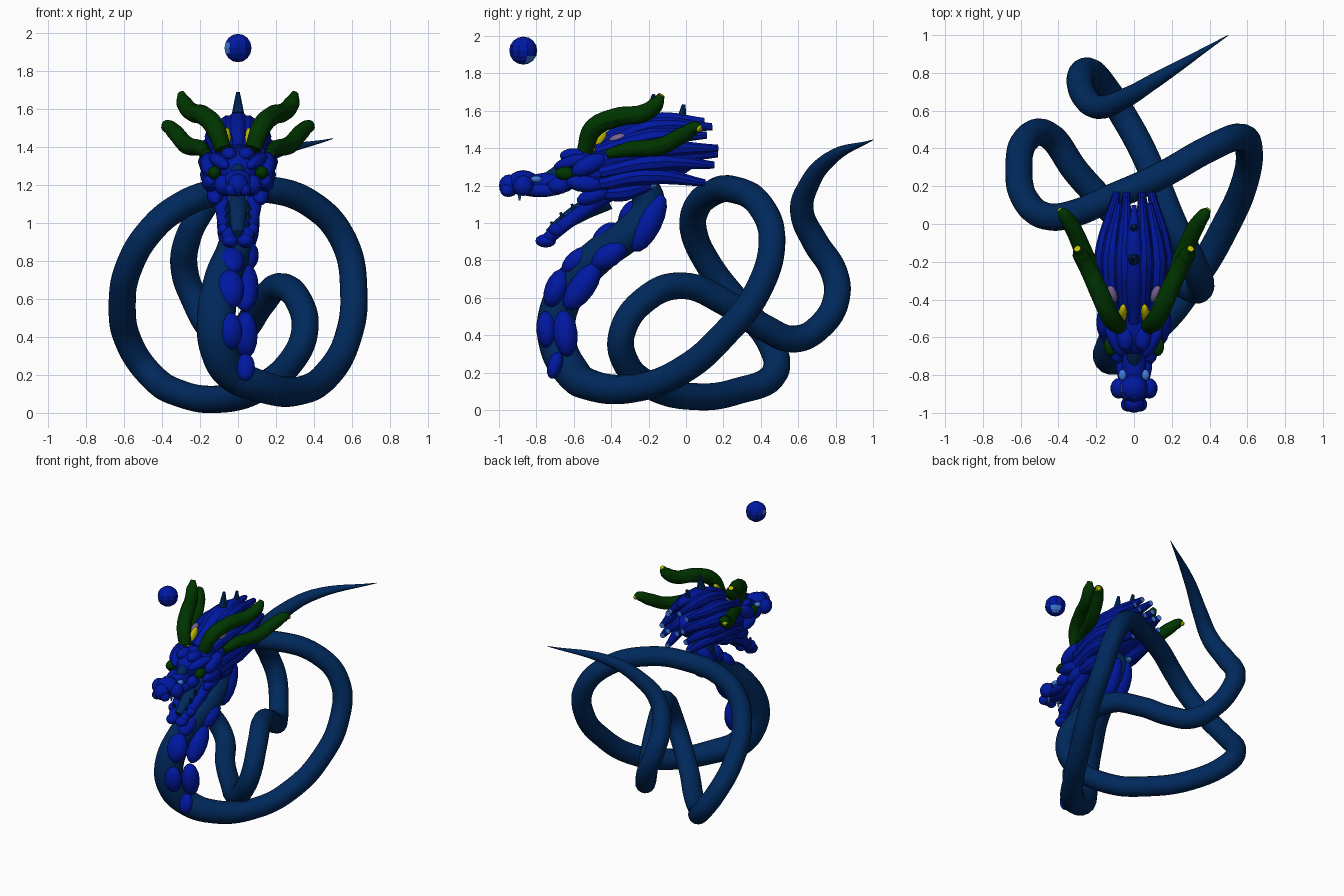
import bpy, bmesh, math
from mathutils import Vector, Matrix

if "Cube" in bpy.data.objects:
    bpy.data.objects.remove(bpy.data.objects["Cube"])


def material(name, rgb):
    m = bpy.data.materials.new(name)
    m.diffuse_color = (*rgb, 1)
    m.use_nodes = True
    m.node_tree.nodes["Principled BSDF"].inputs["Base Color"].default_value = m.diffuse_color
    return m


NAVY = material("dark navy skin", (0.0, 0.022, 0.108))
BLUE = material("royal blue", (0.0, 0.009, 0.36))
SKY = material("light blue", (0.05, 0.2, 0.7))
GREEN = material("dark green", (0.0, 0.035, 0.0))
YELLOW = material("yellow", (0.55, 0.5, 0.0))
MAUVE = material("mauve", (0.2, 0.12, 0.3))


def tube(name, pts, mat, sides=4, res=6, tip=None, tip_size=0.03):
    """Smooth tapered tube through (x, y, z, radius) points, with an optional coloured tip."""
    cu = bpy.data.curves.new(name, 'CURVE')
    cu.dimensions = '3D'
    cu.bevel_depth = 1.0
    cu.bevel_resolution = sides
    cu.resolution_u = res
    cu.use_fill_caps = True
    sp = cu.splines.new('BEZIER')
    sp.bezier_points.add(len(pts) - 1)
    for bp, p in zip(sp.bezier_points, pts):
        bp.co = p[:3]
        bp.radius = p[3]
        bp.handle_left_type = bp.handle_right_type = 'AUTO'
    ob = bpy.data.objects.new(name, cu)
    bpy.context.collection.objects.link(ob)
    cu.materials.append(mat)
    bpy.ops.object.select_all(action='DESELECT')
    ob.select_set(True)
    bpy.context.view_layer.objects.active = ob
    bpy.ops.object.convert(target='MESH')
    bpy.ops.object.shade_smooth_by_angle()
    if tip:
        ob.data.materials.append(tip)
        end = Vector(pts[-1][:3])
        for f in ob.data.polygons:
            f.material_index = int((f.center - end).length < tip_size)
    return ob


def blob(name, loc, size, mat, axis=(0, 0, 1), seg=14, pointed=False):
    """Ellipsoid (or cone) whose long local z follows axis."""
    bm = bmesh.new()
    rot = Vector(axis).to_track_quat('Z', 'Y').to_matrix().to_4x4()
    m = Matrix.Translation(loc) @ rot @ Matrix.Diagonal((*size, 1))
    if pointed:
        bmesh.ops.create_cone(bm, cap_ends=True, segments=8, radius1=1, radius2=0.3, depth=2, matrix=m)
    else:
        bmesh.ops.create_uvsphere(bm, u_segments=seg, v_segments=8, radius=1, matrix=m)
    for f in bm.faces:
        f.smooth = not pointed
    me = bpy.data.meshes.new(name)
    bm.to_mesh(me)
    bm.free()
    me.materials.append(mat)
    ob = bpy.data.objects.new(name, me)
    bpy.context.collection.objects.link(ob)
    return ob


def pair(fn, name, data, *args, **kw):
    """Build a part on both sides of x = 0."""
    for s, side in ((1, "left"), (-1, "right")):
        if fn is tube:
            tube(f"{name}_{side}", [(s * p[0], *p[1:]) for p in data], *args, **kw)
        else:
            ax = kw.get("axis", (0, 0, 1))
            blob(f"{name}_{side}", (s * data[0], *data[1:]), *args,
                 **{**kw, "axis": (s * ax[0], ax[1], ax[2])})


# Coiled serpent body: neck, right loop, left loop, lower loop, tail
neck = [(0, -.27, 1.25, .08), (0, -.2, 1.1, .088), (0, -.3, .95, .09), (-.025, -.45, .84, .095),
        (-.08, -.59, .7, .1), (-.115, -.69, .5, .103), (-.1, -.68, .33, .1), (-.03, -.615, .21, .095)]
coil = [(.12, -.53, .14), (.34, -.26, .12), (.49, 0, .225), (.58, .2, .4), (.61, .38, .63),
        (.56, .46, .9), (.4, .4, 1.09), (.13, .25, 1.18), (-.12, .14, 1.16), (-.32, .055, 1.08),
        (-.46, .04, .96), (-.57, .12, .78), (-.61, .28, .57), (-.57, .45, .36), (-.46, .475, .2),
        (-.3, .27, .1), (-.1, .05, .072), (.1, -.18, .125), (.28, -.33, .27), (.35, -.34, .42),
        (.32, -.22, .59), (.22, -.02, .665), (.12, .22, .57), (.03, .42, .44), (-.06, .58, .38)]
tail = [(-.15, .72, .45, .07), (-.23, .805, .6, .072), (-.28, .79, .74, .072), (-.27, .69, .9, .07),
        (-.19, .62, 1.06, .064), (-.06, .66, 1.21, .054), (.12, .765, 1.34, .04), (.5, 1.0, 1.445, .002)]
tube("body", neck + [(*p, .085 if i == 0 else .075 if i < 3 else .072) for i, p in enumerate(coil)] + tail,
     NAVY, sides=6, res=8)

# Swollen plates on throat and chest: front row, then side row
front_plates = [(.04, -.7, .24, .075, .05), (-.045, -.745, .43, .1, .07), (-.045, -.69, .65, .11, .08),
                (-.035, -.58, .8, .1, .07), (-.035, -.43, .93, .09, .07), (-.035, -.3, 1.04, .09, .07)]
slopes = [(0, .3, 1), (0, -.05, 1), (0, .4, 1), (0, 1, .8), (0, .8, .8), (0, .5, 1)]
for i, (x, y, z, h, w) in enumerate(front_plates):
    blob(f"throat_plate_{i}", (x, y, z), (w, w * .8, h), BLUE, axis=slopes[i])
side_plates = [(.04, -.645, .41, .125, .065), (.04, -.555, .66, .15, .07),
               (.045, -.41, .83, .11, .065), (.045, -.2, 1.0, .17, .07)]
for i, (x, y, z, h, w) in enumerate(side_plates):
    blob(f"chest_plate_{i}", (x, y, z), (w, w, h), BLUE,
         axis=[(0, -.1, 1), (0, .7, 1), (0, 1, .7), (0, .5, 1)][i])
blob("nape_plate", (-.045, -.2, 1.0), (.068, .068, .17), BLUE, axis=(0, .5, 1))

# Skull, snout and nose
blob("skull", (0, -.5, 1.28), (.14, .2, .12), BLUE)
blob("mane_core", (0, -.22, 1.35), (.13, .29, .13), BLUE)
blob("snout", (0, -.75, 1.205), (.065, .065, .17), BLUE, axis=(0, 1, .1))
blob("snout_bridge", (0, -.68, 1.26), (.04, .05, .12), NAVY, axis=(0, 1, .6))
blob("nose", (0, -.87, 1.215), (.08, .085, .068), BLUE)
blob("nose_tip", (0, -.945, 1.2), (.055, .055, .06), BLUE)
pair(blob, "nose_corner", (.035, -.955, 1.175), (.035, .038, .035), BLUE)
pair(blob, "nostril", (.08, -.87, 1.2), (.045, .055, .055), BLUE)
pair(blob, "nostril_shine", (.06, -.8, 1.235), (.022, .03, .018), SKY)
pair(blob, "lip", (.06, -.77, 1.175), (.035, .035, .11), BLUE, axis=(.15, 1, 0))
pair(blob, "upper_fang", (.045, -.89, 1.145), (.014, .014, .025), SKY, axis=(0, 0, -1), pointed=True)

# Hanging lower jaw with tongue and teeth
pair(tube, "jaw_rail", [(.085, -.42, 1.16, .05), (.08, -.57, 1.05, .036), (.065, -.67, .975, .036),
                        (.045, -.74, .915, .034)], BLUE)
tube("tongue", [(0, -.42, 1.13, .06), (0, -.58, 1.05, .05), (0, -.68, .98, .04), (0, -.73, .94, .03)], NAVY)
pair(blob, "chin", (.04, -.75, .905), (.045, .055, .036), BLUE)
pair(blob, "jaw_knob", (.075, -.69, .965), (.035, .045, .036), BLUE)
for i, (y, z) in enumerate(((-.6, 1.075), (-.66, 1.03), (-.71, .98))):
    pair(blob, f"jaw_tooth_{i}", (.055, y, z), (.02, .02, .03), NAVY, axis=(0, -.4, 1), pointed=True)

# Face: eyes, brows and cheek curls
pair(blob, "eye", (.125, -.645, 1.265), (.035, .055, .036), GREEN)
pair(blob, "brow", (.1, -.62, 1.325), (.035, .035, .1), BLUE, axis=(.5, 1, .35))
pair(blob, "forehead_curl", (.045, -.6, 1.36), (.045, .075, .04), BLUE)
pair(blob, "cheek_upper", (.155, -.52, 1.31), (.045, .05, .1), BLUE, axis=(0, 1, .5))
pair(blob, "cheek_middle", (.145, -.54, 1.21), (.045, .045, .1), BLUE, axis=(0, 1, -.1))
pair(blob, "cheek_lower", (.12, -.49, 1.15), (.045, .045, .1), BLUE, axis=(0, 1, .4))
pair(blob, "muzzle_curl", (.085, -.68, 1.2), (.04, .06, .045), BLUE)
pair(blob, "ear", (.115, -.37, 1.45), (.025, .025, .05), MAUVE, axis=(.3, 1, .4))

# Swept-back mane strands with pale tips: start, middle, end
strands = [((.04, -.5, 1.38), (.05, -.2, 1.51), (.04, .14, 1.515)),
           ((.1, -.48, 1.38), (.12, -.18, 1.455), (.08, .11, 1.47)),
           ((.13, -.46, 1.33), (.155, -.17, 1.39), (.09, .17, 1.4)),
           ((.145, -.46, 1.27), (.155, -.18, 1.325), (.1, .15, 1.31)),
           ((.14, -.46, 1.21), (.145, -.22, 1.255), (.09, .1, 1.215)),
           ((.1, -.48, 1.16), (.11, -.33, 1.17), (.09, -.16, 1.21)),
           ((.05, -.4, 1.3), (.06, -.1, 1.36), (.04, .17, 1.37))]
for i, (a, b, c) in enumerate(strands):
    pair(tube, f"mane_strand_{i}", [(*a, .04), (*b, .056), (*c, .02)], BLUE, sides=3,
         tip=SKY, tip_size=.028)
tube("crest", [(0, -.52, 1.39, .03), (0, -.3, 1.5, .05), (0, -.12, 1.545, .048), (0, .1, 1.55, .012)], BLUE)
for i, (y, z) in enumerate(((-.18, 1.635), (-.02, 1.58))):
    blob(f"crest_spike_{i}", (0, y, z), (.032, .032, .055), NAVY, axis=(0, .15, 1), pointed=True)

# Two pairs of wavy horns with yellow roots and tips
pair(tube, "upper_horn", [(.08, -.54, 1.39, .045), (.12, -.5, 1.5, .052), (.18, -.37, 1.565, .052),
                          (.25, -.22, 1.59, .048), (.285, -.16, 1.635, .042), (.3, -.13, 1.685, .018)],
     GREEN, tip=YELLOW, tip_size=.02)
pair(tube, "lower_horn", [(.17, -.42, 1.37, .025), (.2, -.3, 1.395, .042), (.27, -.14, 1.41, .047),
                          (.33, -.01, 1.475, .044), (.375, .055, 1.51, .034), (.395, .08, 1.5, .012)],
     GREEN, tip=YELLOW, tip_size=.02)
pair(blob, "horn_root", (.062, -.48, 1.43), (.024, .035, .085), YELLOW, axis=(-.1, .7, 1))

# Floating faceted pearl with two pale patches
pearl = blob("pearl", (0, -.87, 1.922), (.075, .075, .075), BLUE, seg=10)
pearl.data.materials.append(SKY)
for f in pearl.data.polygons:
    f.use_smooth = False
    if any(f.normal.dot(Vector(d).normalized()) > .92 for d in ((-.9, -.35, .1), (.45, .6, -.6))):
        f.material_index = 1
